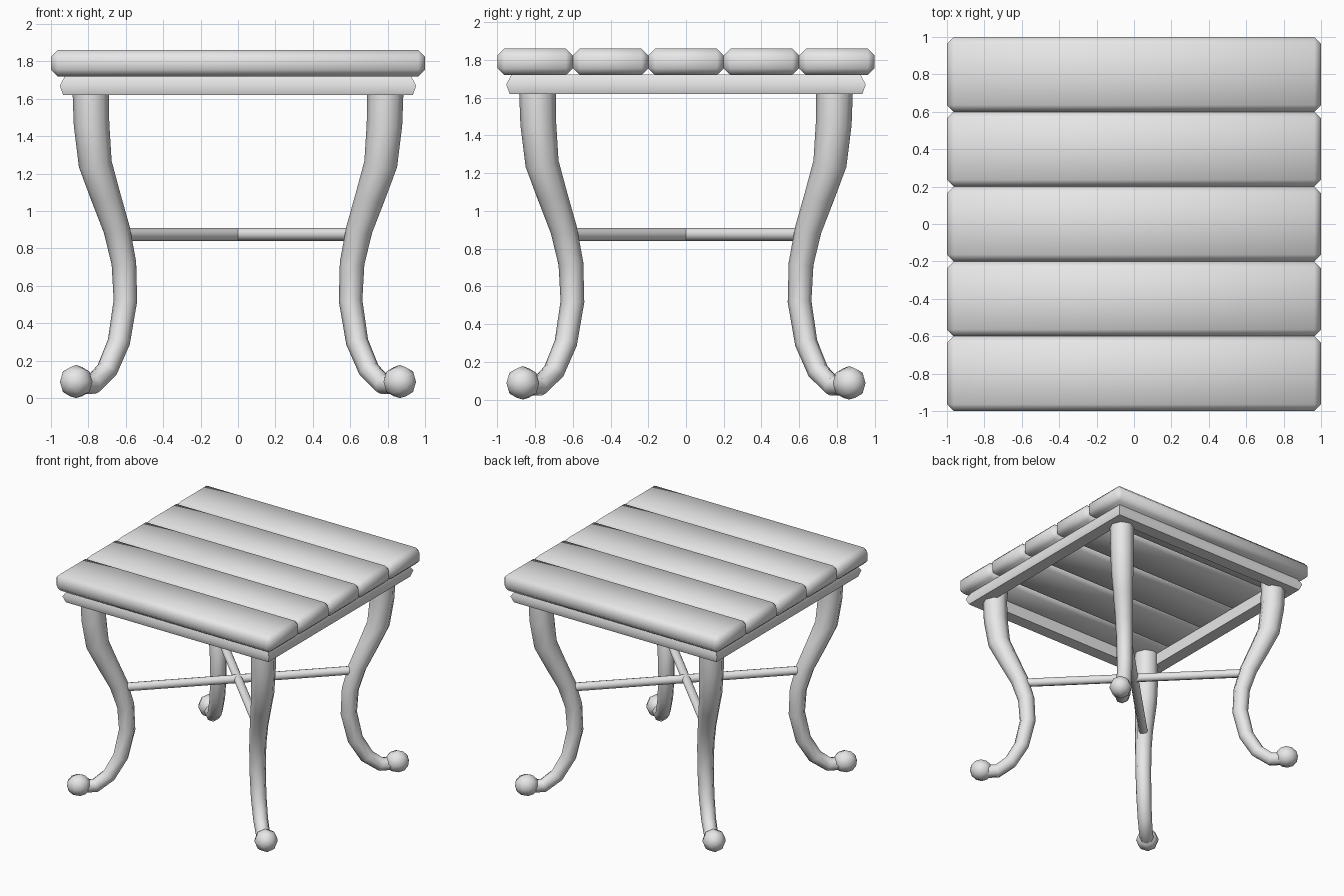
import bpy, bmesh, math
from mathutils import Vector, Matrix

if "Cube" in bpy.data.objects:
    bpy.data.objects.remove(bpy.data.objects["Cube"])

grey = bpy.data.materials.new("plain_grey")
grey.diffuse_color = (0.8, 0.8, 0.8, 1)
grey.use_nodes = True
grey.node_tree.nodes["Principled BSDF"].inputs["Base Color"].default_value = grey.diffuse_color


def finish(name, bm, angle=60):
    bmesh.ops.recalc_face_normals(bm, faces=bm.faces)
    me = bpy.data.meshes.new(name)
    bm.to_mesh(me)
    bm.free()
    me.materials.append(grey)
    ob = bpy.data.objects.new(name, me)
    bpy.context.collection.objects.link(ob)
    bpy.ops.object.select_all(action='DESELECT')
    ob.select_set(True)
    bpy.context.view_layer.objects.active = ob
    bpy.ops.object.shade_smooth_by_angle(angle=math.radians(angle))
    return ob


def skin(bm, rings, closed=False):
    """Bridge equal rings of points into a surface."""
    vs = [[bm.verts.new(p) for p in r] for r in rings]
    n = len(vs[0])
    for i in range(len(vs) if closed else len(vs) - 1):
        a, b = vs[i], vs[(i + 1) % len(vs)]
        for j in range(n):
            k = (j + 1) % n
            bm.faces.new((a[j], a[k], b[k], b[j]))
    if not closed:
        bm.faces.new(vs[0])
        bm.faces.new(vs[-1])


# Tabletop planks with chamfered edges
for i in range(5):
    bm = bmesh.new()
    m = Matrix.Translation((0, -0.8 + 0.4 * i, 1.79)) @ Matrix.Diagonal((2, 0.4, 0.14, 1))
    bmesh.ops.create_cube(bm, size=1, matrix=m)
    bmesh.ops.bevel(bm, geom=list(bm.edges), offset=0.036, segments=1,
                    affect='EDGES', clamp_overlap=True)
    finish(f"plank_{i + 1}", bm)

# Frame under the planks: moulded profile swept round a square
profile = [(0.935, 1.62), (0.953, 1.67), (0.925, 1.722), (0.83, 1.722), (0.83, 1.62)]
bm = bmesh.new()
skin(bm, [[(sx * r, sy * r, z) for r, z in profile]
          for sx, sy in ((1, 1), (-1, 1), (-1, -1), (1, -1))], closed=True)
finish("frame", bm, 50)

# Curved legs lying in the diagonal planes: offset, height, radius
path = [(0.785, 1.73, 0.097), (0.787, 1.62, 0.097), (0.783, 1.46, 0.095),
        (0.763, 1.25, 0.089), (0.708, 1.08, 0.08), (0.648, 0.90, 0.071),
        (0.61, 0.72, 0.066), (0.602, 0.52, 0.063), (0.637, 0.30, 0.06),
        (0.70, 0.15, 0.057), (0.775, 0.073, 0.055), (0.86, 0.075, 0.055)]
SIDES = 8


def leg(name, sx, sy):
    out = Vector((sx, sy, 0)).normalized()
    side = Vector((-sy, sx, 0)).normalized()
    up = Vector((0, 0, 1))
    pts = [out * (x * math.sqrt(2)) + up * z for x, z, _ in path]
    rings = []
    for i, p in enumerate(pts):
        t = (pts[min(i + 1, len(pts) - 1)] - pts[max(i - 1, 0)]).normalized()
        n = t.cross(side)
        r = path[i][2]
        rings.append([p + r * (side * math.cos(a) + n * math.sin(a))
                      for a in (2 * math.pi * j / SIDES for j in range(SIDES))])
    bm = bmesh.new()
    skin(bm, rings)
    finish(name, bm)
    # Ball foot at the curled tip
    bm = bmesh.new()
    m = Matrix.Translation((sx * 0.865, sy * 0.865, 0.087)) @ Matrix.Rotation(
        math.atan2(sy, sx), 4, 'Z') @ Matrix.Rotation(math.pi / 2, 4, 'Y')
    bmesh.ops.create_uvsphere(bm, u_segments=8, v_segments=6, radius=0.09, matrix=m)
    for v in bm.verts:
        v.co.z = max(v.co.z, 0)
    finish(name.replace("leg", "foot"), bm)


for fb, sy in (("front", -1), ("back", 1)):
    for lr, sx in (("left", -1), ("right", 1)):
        leg(f"{fb}_{lr}_leg", sx, sy)

# Crossed diagonal stretchers
for k, ang in enumerate((45, 135)):
    bm = bmesh.new()
    m = (Matrix.Translation((0, 0, 0.875)) @ Matrix.Rotation(math.radians(ang), 4, 'Z')
         @ Matrix.Rotation(math.pi / 2, 4, 'Y'))
    bmesh.ops.create_cone(bm, cap_ends=True, segments=8, radius1=0.035, radius2=0.035,
                          depth=2 * 0.63 * math.sqrt(2), matrix=m)
    finish(f"stretcher_{k + 1}", bm)
